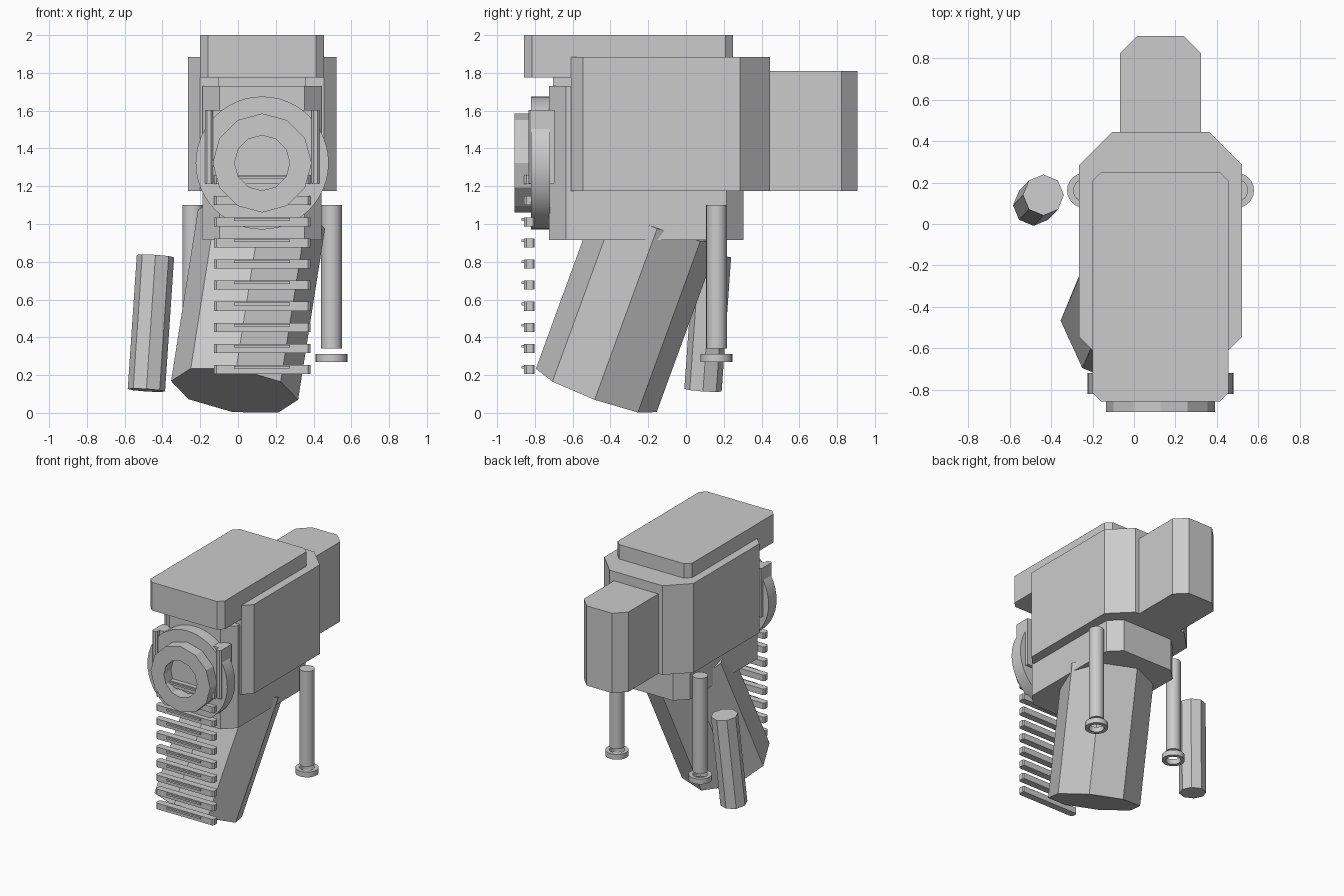
import bpy, bmesh, math
from mathutils import Vector

if "Cube" in bpy.data.objects:
    bpy.data.objects.remove(bpy.data.objects["Cube"])

grey = bpy.data.materials.new("plain_grey")
grey.diffuse_color = (0.6, 0.6, 0.6, 1)
grey.use_nodes = True
grey.node_tree.nodes["Principled BSDF"].inputs["Base Color"].default_value = grey.diffuse_color
MID = 0.128  # x position of the model's mirror plane


def make(name, bm, smooth=False):
    bmesh.ops.recalc_face_normals(bm, faces=bm.faces)
    me = bpy.data.meshes.new(name)
    bm.to_mesh(me)
    bm.free()
    me.materials.append(grey)
    ob = bpy.data.objects.new(name, me)
    bpy.context.collection.objects.link(ob)
    if smooth:
        bpy.ops.object.select_all(action='DESELECT')
        ob.select_set(True)
        bpy.context.view_layer.objects.active = ob
        bpy.ops.object.shade_smooth_by_angle(angle=math.radians(35))
    return ob


def block(name, half, y, z, front=0.0, back=0.0, mid=MID):
    """Box with chamfered vertical corners, front and back."""
    (y0, y1), (z0, z1) = y, z
    right = [(half - front, y0), (half, y0 + front), (half, y1 - back), (half - back, y1)]
    pts = right + [(-x, yy) for x, yy in reversed(right)]
    bm = bmesh.new()
    vs = [bm.verts.new((mid + x, yy, z0)) for x, yy in pts]
    face = bm.faces.new(vs)
    up = bmesh.ops.extrude_face_region(bm, geom=[face])
    bmesh.ops.translate(bm, verts=[v for v in up["geom"] if isinstance(v, bmesh.types.BMVert)],
                        vec=(0, 0, z1 - z0))
    bmesh.ops.remove_doubles(bm, verts=bm.verts, dist=1e-5)
    return make(name, bm)


def prism(name, a, b, r, sides, smooth=False):
    """Cylinder with a given side count, from point a to point b."""
    a, b = Vector(a), Vector(b)
    d = b - a
    bm = bmesh.new()
    bmesh.ops.create_cone(bm, cap_ends=True, segments=sides, radius1=r, radius2=r, depth=d.length)
    bmesh.ops.rotate(bm, verts=bm.verts, matrix=Vector((0, 0, 1)).rotation_difference(d).to_matrix())
    bmesh.ops.translate(bm, verts=bm.verts, vec=(a + b) / 2)
    return make(name, bm, smooth)


def ring(name, a, b, r_out, r_in, sides, smooth=False):
    """Tube with an open hole, from point a to point b."""
    a, b = Vector(a), Vector(b)
    q = Vector((0, 0, 1)).rotation_difference(b - a)
    bm = bmesh.new()
    loops = []
    for centre, r in ((a, r_out), (b, r_out), (b, r_in), (a, r_in)):
        loops.append([bm.verts.new(centre + q @ Vector((r * math.cos(t), r * math.sin(t), 0)))
                      for t in (math.tau * i / sides for i in range(sides))])
    for k in range(4):
        p, n = loops[k], loops[(k + 1) % 4]
        for i in range(sides):
            j = (i + 1) % sides
            bm.faces.new((p[i], p[j], n[j], n[i]))
    return make(name, bm, smooth)


# Housing
block("top_cap", 0.328, (-0.857, 0.25), (1.775, 2.0), 0.042, 0.042)
block("main_body", 0.393, (-0.61, 0.445), (1.175, 1.885), 0.065, 0.16)
block("inner_core", 0.315, (-0.725, 0.305), (0.915, 1.73), 0.09, 0.09)
block("cap_neck", 0.23, (-0.705, 0.2), (1.72, 1.78))
block("rear_box", 0.196, (0.40, 0.908), (1.175, 1.81), 0, 0.085)

# Round front plate with twelve-sided bezel
prism("front_disc", (MID, -0.72, 1.323), (MID, -0.82, 1.323), 0.352, 48, True)
ring("front_bezel", (MID, -0.908, 1.323), (MID, -0.815, 1.323), 0.262, 0.146, 12)

# Bracket behind the disc, with an arm on each side
block("disc_bracket", 0.303, (-0.80, -0.695), (1.215, 1.603))
for side, label in ((-1, "left"), (1, "right")):
    block(f"bracket_arm_{label}", 0.021, (-0.835, -0.695), (1.215, 1.603), 0.01, 0,
          MID + side * 0.282)

# Hanging row of slats, each with a thin front tab
for i in range(10):
    z = 0.229 + i * 0.1118
    block(f"slat_{i + 1}", 0.255, (-0.857, -0.802), (z - 0.024, z + 0.024), 0.012, 0.008)
    block(f"slat_tab_{i + 1}", 0.148, (-0.872, -0.855), (z + 0.005, z + 0.019))

# Tilted eight-sided grip
axis = Vector((0.157, 0.365, 1)).normalized()
foot = Vector((-0.018, -0.475, 0.119))
prism("tilted_grip", foot, foot + axis * 0.975, 0.34, 8)

# Small loose eight-sided post at the left
prism("small_post", (-0.485, 0.09, 0.12), (-0.437, 0.14, 0.83), 0.099, 8)

# Rods with a collar hanging under each side
for side, label in ((-1, "left"), (1, "right")):
    x = MID + side * 0.367
    prism(f"rod_{label}", (x, 0.162, 0.34), (x, 0.162, 1.10), 0.055, 24, True)
    ring(f"rod_collar_{label}", (x, 0.162, 0.27), (x, 0.162, 0.312), 0.084, 0.055, 24, True)
